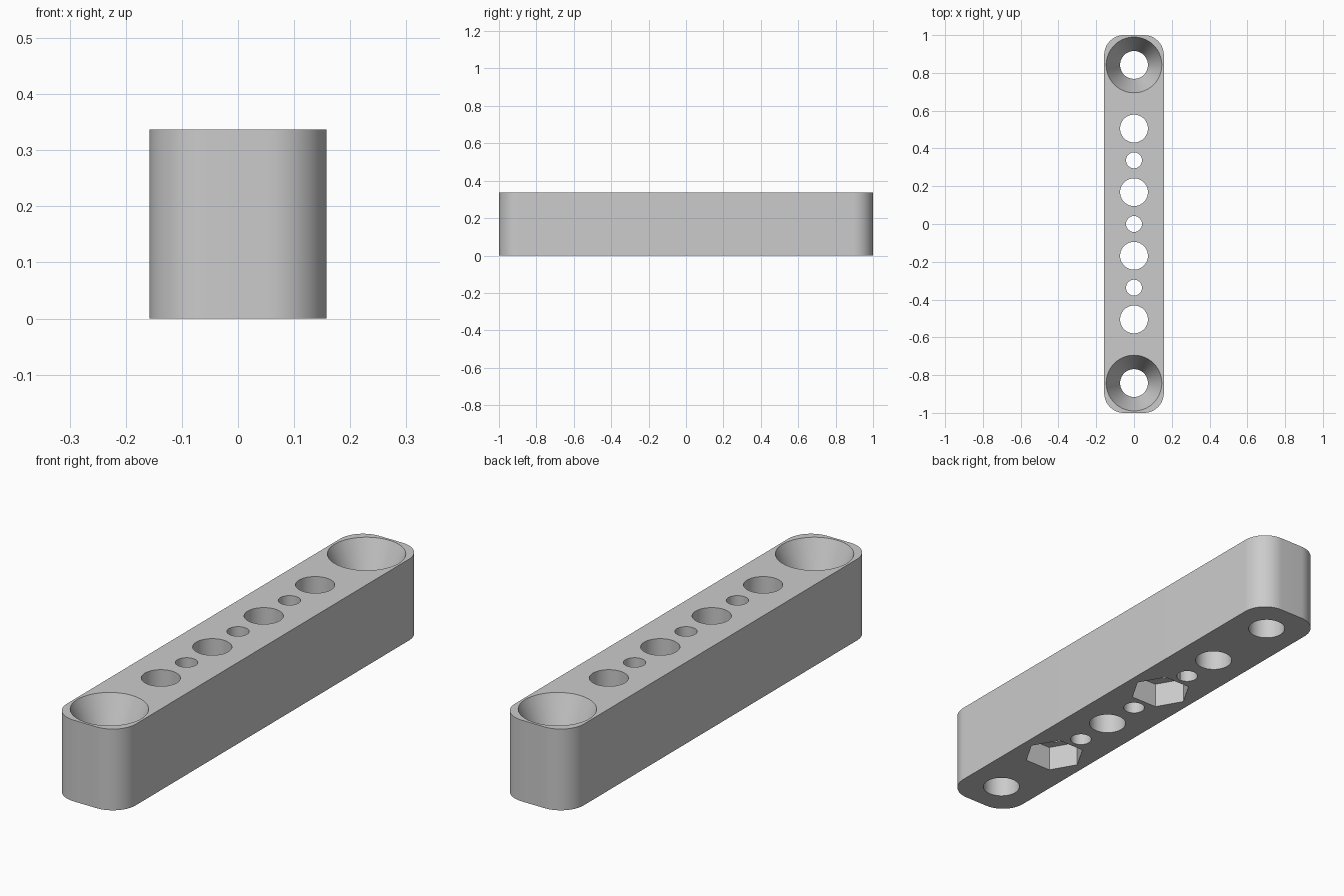
import bpy, bmesh
from math import sin, cos, pi, radians

cube = bpy.data.objects.get("Cube")
if cube:
    bpy.data.objects.remove(cube, do_unlink=True)

MM = 1 / 47.5                       # the bar is 95 mm long
WIDTH, LENGTH, HEIGHT, CORNER = 15, 95, 16, 5
PITCH = 8

grey = bpy.data.materials.new("light grey")
grey.use_nodes = True
colour = (0.6, 0.6, 0.6, 1)
grey.diffuse_color = colour
grey.node_tree.nodes["Principled BSDF"].inputs["Base Color"].default_value = colour


def ring(radius, sides):
    return [(radius * cos(2 * pi * i / sides), radius * sin(2 * pi * i / sides))
            for i in range(sides)]


def loft(name, levels, y=0):
    """Closed solid through a stack of (outline, height) levels, in mm."""
    bm = bmesh.new()
    loops = [[bm.verts.new((px * MM, (py + y) * MM, z * MM)) for px, py in outline]
             for outline, z in levels]
    for low, high in zip(loops, loops[1:]):
        n = len(low)
        for i in range(n):
            j = (i + 1) % n
            bm.faces.new((low[i], low[j], high[j], high[i]))
    bm.faces.new(loops[0][::-1])
    bm.faces.new(loops[-1])
    mesh = bpy.data.meshes.new(name)
    bm.to_mesh(mesh)
    bm.free()
    mesh.materials.append(grey)
    obj = bpy.data.objects.new(name, mesh)
    bpy.context.collection.objects.link(obj)
    return obj


# Bar with rounded vertical corners
outline = []
steps = 16
for k, (sx, sy) in enumerate([(1, 1), (-1, 1), (-1, -1), (1, -1)]):
    for i in range(steps + 1):
        a = pi / 2 * (k + i / steps)
        outline.append((sx * (WIDTH / 2 - CORNER) + CORNER * cos(a),
                        sy * (LENGTH / 2 - CORNER) + CORNER * sin(a)))
bar = loft("drilled_bar", [(outline, 0), (outline, HEIGHT)])

cutters = []


def drill(radius, slot):
    hole = ring(radius, 64)
    cutters.append(loft("hole_cutter", [(hole, -1), (hole, HEIGHT + 1)], slot * PITCH))


# Through holes, wide and narrow in turn
for slot in (-3, -1, 1, 3):
    drill(3.5, slot)
for slot in (-2, 0, 2):
    drill(2, slot)

# Countersunk holes at both ends
for slot in (-5, 5):
    bore = ring(3.5, 64)
    flare = ring(7 + 3.5 / 8, 64)
    cutters.append(loft("countersink_cutter",
                        [(bore, -1), (bore, HEIGHT / 2), (flare, HEIGHT + 1)],
                        slot * PITCH))

# Hexagonal nut pockets in the underside
for slot in (-3, 1):
    nut = ring(5 / cos(pi / 6), 6)
    cutters.append(loft("nut_pocket_cutter", [(nut, -1), (nut, 5)], slot * PITCH))

# Cut everything out of the bar
bpy.ops.object.select_all(action="DESELECT")
bpy.context.view_layer.objects.active = bar
bar.select_set(True)
for cutter in cutters:
    cutter.hide_render = True
    mod = bar.modifiers.new("cut", "BOOLEAN")
    mod.operation = "DIFFERENCE"
    mod.solver = "EXACT"
    mod.object = cutter
    bpy.ops.object.modifier_apply(modifier=mod.name)
for cutter in cutters:
    bpy.data.objects.remove(cutter, do_unlink=True)

bpy.ops.object.shade_smooth_by_angle(angle=radians(20))
